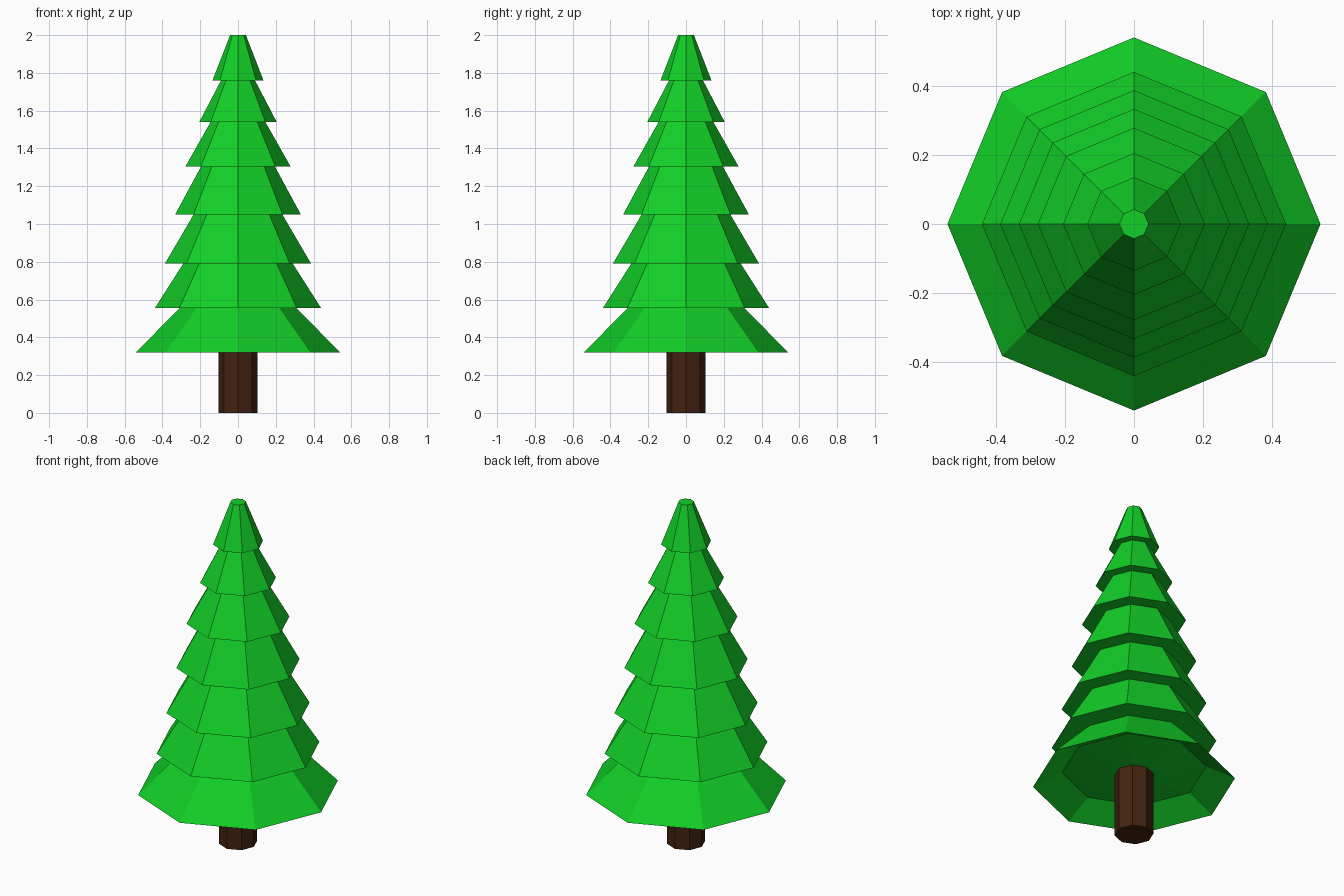
import bpy, bmesh
from math import cos, sin, pi

if "Cube" in bpy.data.objects:
    bpy.data.objects.remove(bpy.data.objects["Cube"])

SIDES = 8


def material(name, color):
    m = bpy.data.materials.new(name)
    m.diffuse_color = (*color, 1)
    m.use_nodes = True
    m.node_tree.nodes["Principled BSDF"].inputs["Base Color"].default_value = m.diffuse_color
    return m


def lathe(name, profile, mat):
    """Closed eight-sided solid from (radius, z) points, listed bottom to top."""
    bm = bmesh.new()
    rings = [[bm.verts.new((r * cos(2 * pi * i / SIDES), r * sin(2 * pi * i / SIDES), z))
              for i in range(SIDES)] for r, z in profile]
    for a, b in zip(rings, rings[1:]):
        for i in range(SIDES):
            j = (i + 1) % SIDES
            bm.faces.new((a[i], a[j], b[j], b[i]))
    bm.faces.new(rings[0][::-1])
    bm.faces.new(rings[-1])
    bmesh.ops.recalc_face_normals(bm, faces=bm.faces)
    mesh = bpy.data.meshes.new(name)
    bm.to_mesh(mesh)
    bm.free()
    mesh.materials.append(mat)
    obj = bpy.data.objects.new(name, mesh)
    bpy.context.collection.objects.link(obj)
    return obj


green = material("needles", (0.006, 0.62, 0.02))
brown = material("bark", (0.055, 0.016, 0.005))

# Trunk
lathe("trunk", [(0.103, 0), (0.103, 0.38)], brown)

# Foliage: recessed underside, then tiers as (skirt radius, skirt z, radius at top)
tiers = [(0.54, 0.32, 0.31), (0.44, 0.555, 0.29), (0.387, 0.79, 0.235),
         (0.333, 1.05, 0.195), (0.278, 1.305, 0.145), (0.205, 1.54, 0.09),
         (0.135, 1.76, 0.042)]
tops = [t[1] for t in tiers[1:]] + [2.0]
profile = [(0.14, 0.37), (0.385, 0.40)]
for (skirt, z, neck), top in zip(tiers, tops):
    profile += [(skirt, z), (neck, top)]
lathe("foliage", profile, green)
